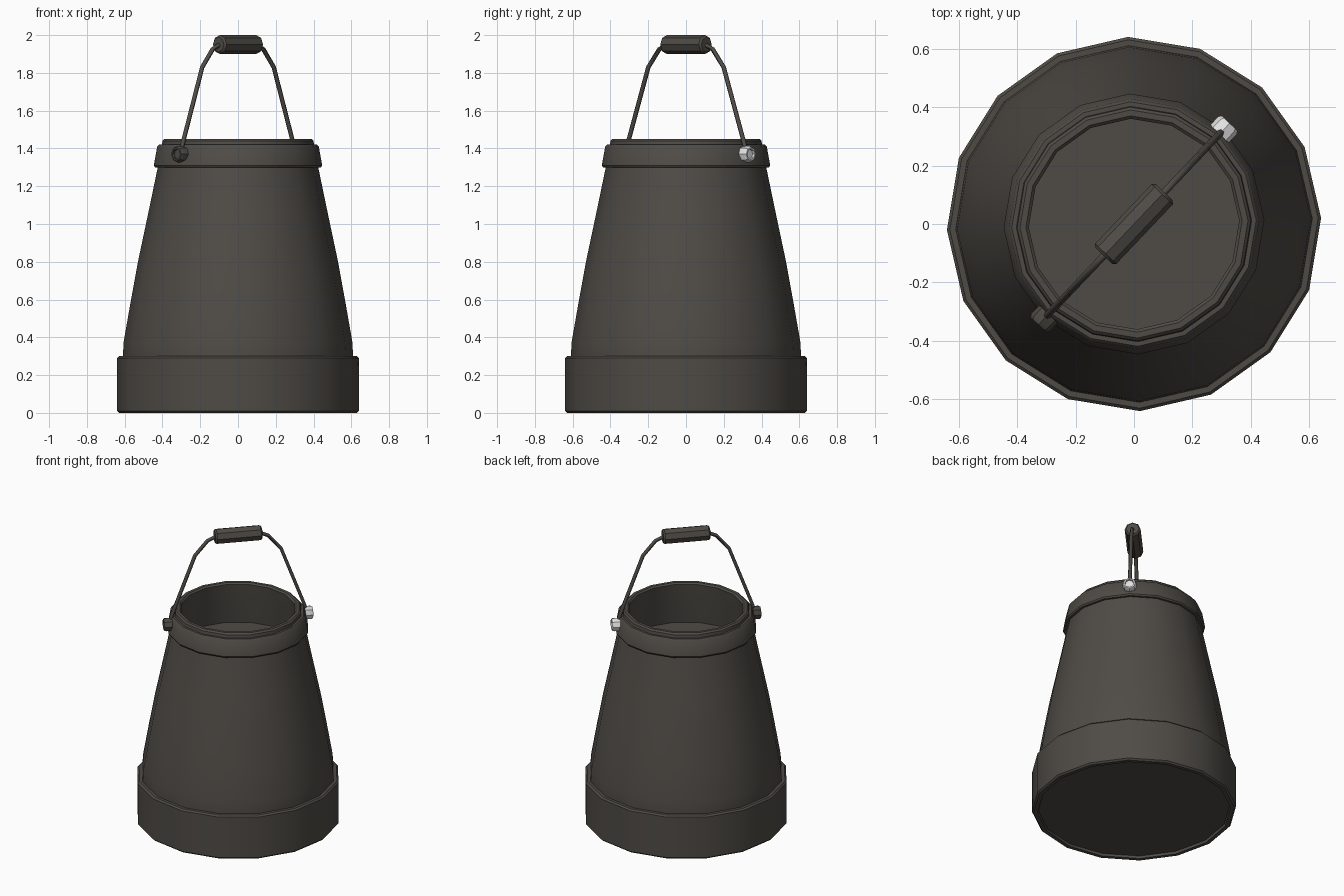
import bpy, bmesh, math
from mathutils import Vector, Matrix

if "Cube" in bpy.data.objects:
    bpy.data.objects.remove(bpy.data.objects["Cube"])

TURN = math.radians(1.8)       # polygon rotation of the round parts
YAW = math.radians(46.5)       # direction of the handle in plan


def material(name, rgb):
    m = bpy.data.materials.new(name)
    m.diffuse_color = (*rgb, 1)
    m.use_nodes = True
    m.node_tree.nodes["Principled BSDF"].inputs["Base Color"].default_value = m.diffuse_color
    return m


iron = material("dark iron", (0.078, 0.071, 0.061))
steel = material("pale steel", (0.75, 0.75, 0.75))


def finish(name, bm, mat, angle=35):
    bmesh.ops.remove_doubles(bm, verts=bm.verts, dist=1e-5)
    bmesh.ops.recalc_face_normals(bm, faces=bm.faces)
    me = bpy.data.meshes.new(name)
    bm.to_mesh(me)
    bm.free()
    me.materials.append(mat)
    ob = bpy.data.objects.new(name, me)
    bpy.context.collection.objects.link(ob)
    bpy.ops.object.select_all(action='DESELECT')
    ob.select_set(True)
    bpy.context.view_layer.objects.active = ob
    bpy.ops.object.shade_smooth_by_angle(angle=math.radians(angle))
    return ob


def lathe(name, profile, sides, mat, closed=False, matrix=None, turn=0.0):
    """Spin (radius, height) points round z; open profiles get end caps."""
    bm = bmesh.new()
    rings = []
    for r, z in profile:
        rings.append([bm.verts.new((r * math.cos(turn + 2 * math.pi * i / sides),
                                    r * math.sin(turn + 2 * math.pi * i / sides), z))
                      for i in range(sides)])
    pairs = list(zip(rings, rings[1:]))
    if closed:
        pairs.append((rings[-1], rings[0]))
    else:
        bm.faces.new(rings[0])
        bm.faces.new(rings[-1])
    for a, b in pairs:
        for i in range(sides):
            j = (i + 1) % sides
            bm.faces.new((a[i], a[j], b[j], b[i]))
    if matrix:
        bm.transform(matrix)
    return finish(name, bm, mat)


# tapered body with rim, inside wall and inner floor
lathe("body", [(0.60, 0.015), (0.61, 0.30), (0.605, 0.38), (0.57, 0.58), (0.53, 0.80),
               (0.477, 1.05), (0.425, 1.30), (0.405, 1.40), (0.40, 1.44), (0.39, 1.45),
               (0.37, 1.45), (0.36, 1.44), (0.375, 1.32), (0.40, 1.16)],
      16, iron, turn=TURN)

# heavy foot band
lathe("base_band", [(0.605, 0.0), (0.63, 0.0), (0.64, 0.01), (0.64, 0.29),
                    (0.63, 0.30), (0.60, 0.30)], 16, iron, True, turn=TURN)

# collar below the rim
lathe("top_collar", [(0.41, 1.30), (0.44, 1.30), (0.446, 1.31), (0.428, 1.41),
                     (0.418, 1.42), (0.39, 1.42)], 16, iron, True, turn=TURN)

# handle pivots, hollowed at the outer end
pivot = [(0.044, 0.40), (0.044, 0.465), (0.037, 0.475), (0.028, 0.475), (0.026, 0.462)]
for name, ang, mat in (("pivot_front", YAW + math.pi, iron), ("pivot_back", YAW, steel)):
    mtx = (Matrix.Translation((0, 0, 1.37)) @ Matrix.Rotation(ang, 4, 'Z')
           @ Matrix.Rotation(math.pi / 2, 4, 'Y'))
    lathe(name, pivot, 8, mat, matrix=mtx)

# bent wire handle
half = [(0.443, 1.37), (0.42, 1.44), (0.275, 1.83), (0.195, 1.925), (0.14, 1.95)]
path = half + [(-u, z) for u, z in reversed(half)]
bm = bmesh.new()
rings = []
for k, (u, z) in enumerate(path):
    a, b = path[max(k - 1, 0)], path[min(k + 1, len(path) - 1)]
    t = Vector((b[0] - a[0], 0, b[1] - a[1])).normalized()
    side = Vector((0, 1, 0))
    up = t.cross(side)
    rings.append([bm.verts.new(Vector((u, 0, z)) + 0.012 * (
        side * math.cos(i * math.pi / 3) + up * math.sin(i * math.pi / 3))) for i in range(6)])
bm.faces.new(rings[0])
bm.faces.new(rings[-1])
for a, b in zip(rings, rings[1:]):
    for i in range(6):
        j = (i + 1) % 6
        bm.faces.new((a[i], a[j], b[j], b[i]))
bm.transform(Matrix.Rotation(YAW, 4, 'Z'))
finish("handle_wire", bm, iron, 61)

# hand grip
mtx = (Matrix.Translation((0, 0, 1.95)) @ Matrix.Rotation(YAW, 4, 'Z')
       @ Matrix.Rotation(math.pi / 2, 4, 'Y'))
lathe("hand_grip", [(0.040, -0.15), (0.05, -0.14), (0.05, 0.14), (0.040, 0.15)], 8, iron,
      matrix=mtx)
